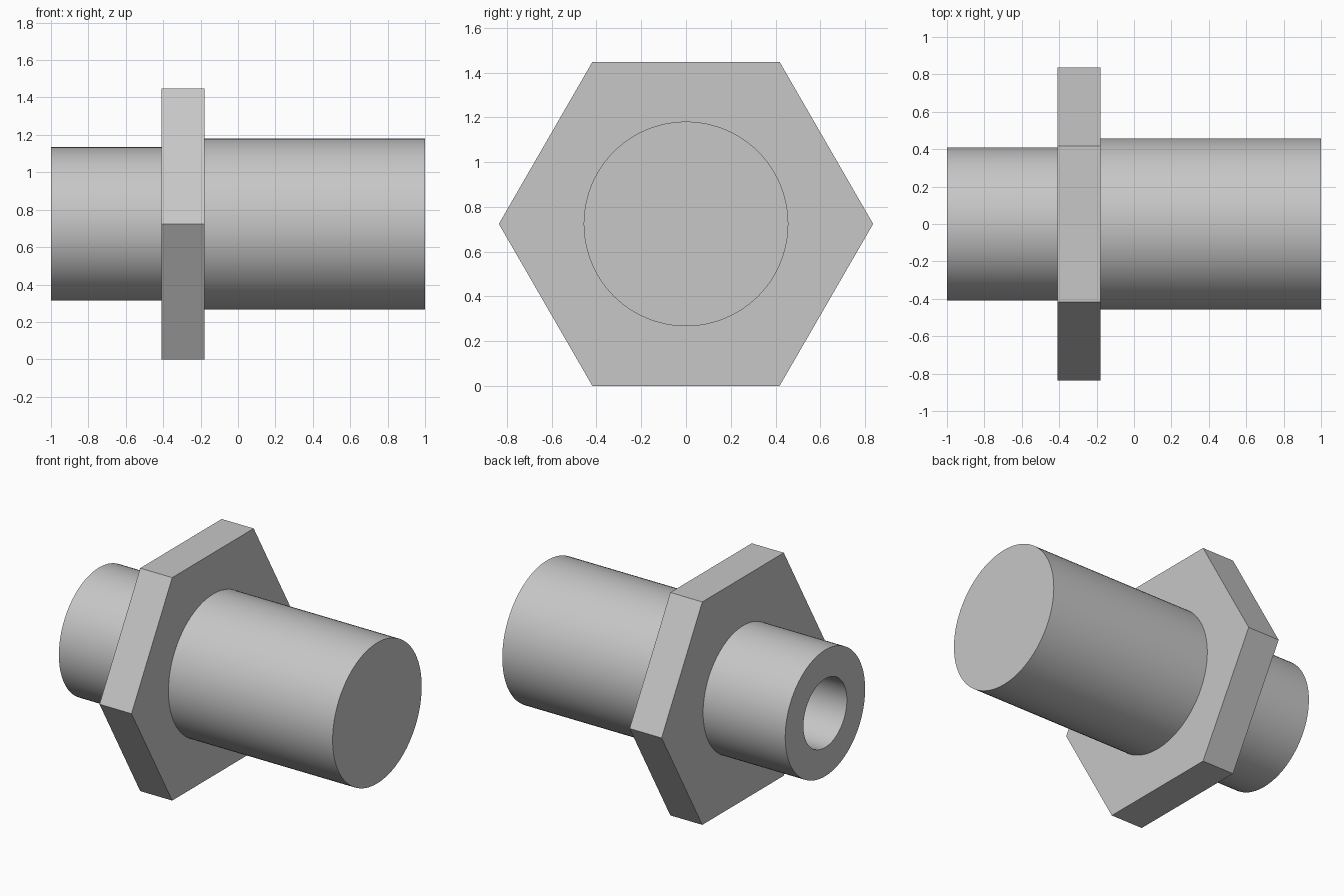
import bpy, bmesh
from math import cos, sin, pi, radians
from mathutils import Matrix, Vector

AXIS_Z = 0.724
SEGMENTS = 96

cube = bpy.data.objects.get("Cube")
if cube:
    bpy.data.objects.remove(cube, do_unlink=True)

steel = bpy.data.materials.new("plain_grey")
steel.use_nodes = True
grey = (0.57, 0.57, 0.57, 1)
steel.diffuse_color = grey
steel.node_tree.nodes["Principled BSDF"].inputs["Base Color"].default_value = grey


def finish(bm, name):
    bmesh.ops.remove_doubles(bm, verts=bm.verts, dist=1e-5)
    bmesh.ops.recalc_face_normals(bm, faces=bm.faces)
    mesh = bpy.data.meshes.new(name)
    bm.to_mesh(mesh)
    bm.free()
    mesh.materials.append(steel)
    obj = bpy.data.objects.new(name, mesh)
    obj.location.z = AXIS_Z
    bpy.context.collection.objects.link(obj)
    bpy.ops.object.select_all(action="DESELECT")
    obj.select_set(True)
    bpy.context.view_layer.objects.active = obj
    bpy.ops.object.shade_smooth_by_angle(angle=radians(30))
    return obj


def ring(bm, x, radius, sides):
    """Closed loop of edges around the x axis."""
    verts = [bm.verts.new((x, radius * cos(2 * pi * i / sides),
                           radius * sin(2 * pi * i / sides))) for i in range(sides)]
    return [bm.edges.new((verts[i - 1], verts[i])) for i in range(sides)]


# Stepped shaft with a blind bore in the narrow end, turned around x
profile = [(0.8, 0), (0.8, 0.223), (-1, 0.223), (-1, 0.41),
           (-0.3, 0.41), (-0.3, 0.457), (1, 0.457), (1, 0)]
bm = bmesh.new()
points = [bm.verts.new((x, r, 0)) for x, r in profile]
edges = [bm.edges.new(pair) for pair in zip(points, points[1:])]
bmesh.ops.spin(bm, geom=points + edges, cent=(0, 0, 0), axis=(1, 0, 0),
               angle=2 * pi, steps=SEGMENTS)
finish(bm, "stepped_shaft")

# Hexagonal collar, open in the middle where the shaft passes through
bm = bmesh.new()
outline = ring(bm, -0.41, 0.836, 6) + ring(bm, -0.41, 0.4, SEGMENTS)
bmesh.ops.triangle_fill(bm, edges=outline, use_beauty=True, use_dissolve=False)
extruded = bmesh.ops.extrude_face_region(bm, geom=bm.faces[:], use_keep_orig=True)
moved = [v for v in extruded["geom"] if isinstance(v, bmesh.types.BMVert)]
bmesh.ops.translate(bm, verts=moved, vec=(0.23, 0, 0))
finish(bm, "hex_collar")
